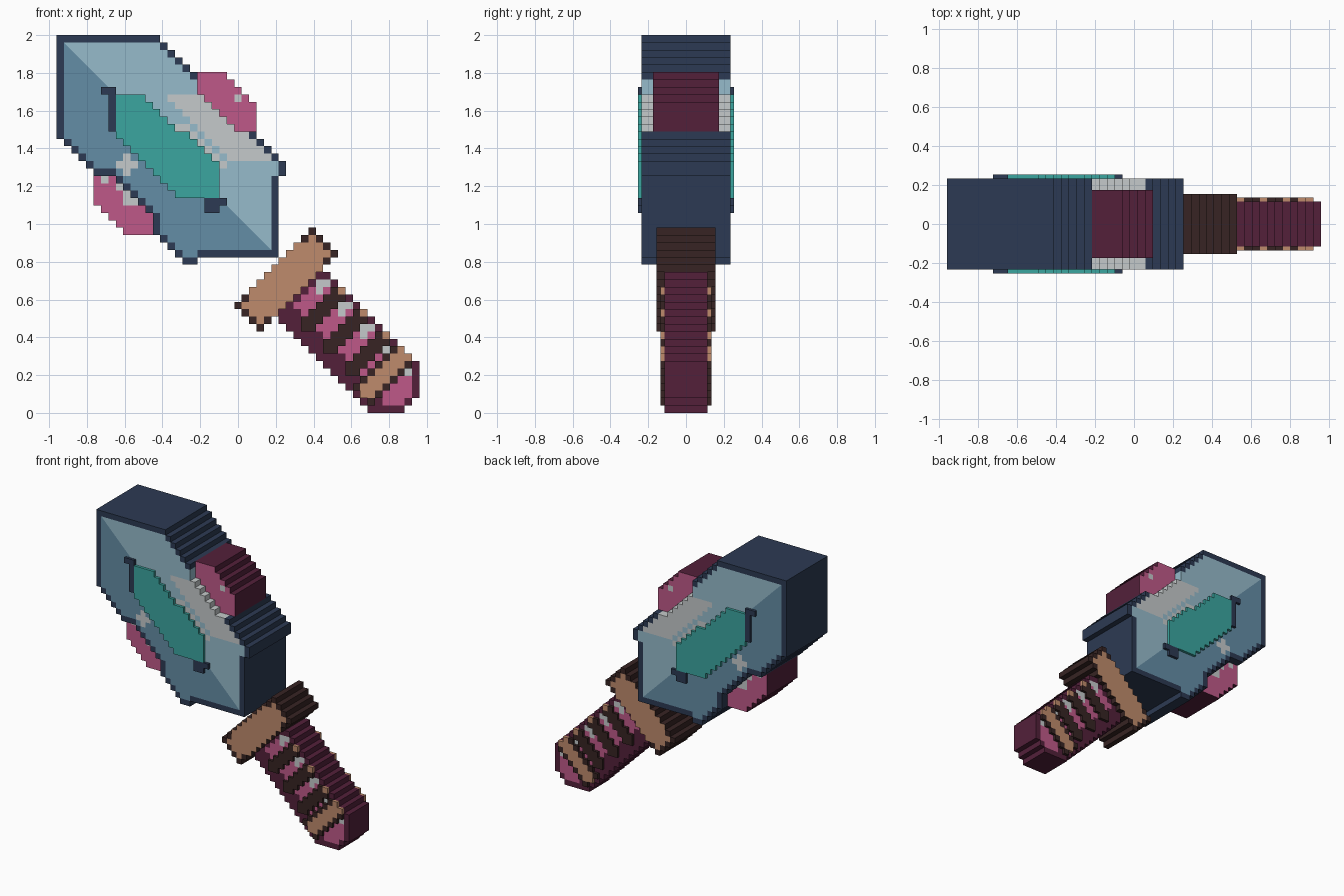
import bpy, bmesh

if "Cube" in bpy.data.objects:
    bpy.data.objects.remove(bpy.data.objects["Cube"])

P = 2 / 51            # size of one square cell
X0, Z0 = -24.5 * P, 2.0

COLOURS = {
    "navy": "2C3A53", "light_blue": "96BBCB", "mid_blue": "648DA6",
    "teal": "3BA6A0", "pale_grey": "C5CACB", "pink": "BF5989",
    "maroon": "53203A", "dark_brown": "372423", "tan": "BF8B6C",
}
NAMES = list(COLOURS)


def linear(v):
    v /= 255
    return v / 12.92 if v <= 0.04045 else ((v + 0.055) / 1.055) ** 2.4


def make_material(name, code):
    m = bpy.data.materials.new(name)
    rgb = [linear(int(code[i:i + 2], 16)) for i in (0, 2, 4)] + [1]
    m.diffuse_color = rgb
    m.use_nodes = True
    m.node_tree.nodes["Principled BSDF"].inputs["Base Color"].default_value = rgb
    return m


MATS = [make_material(n, c) for n, c in COLOURS.items()]


def build(name, cells, slabs, side=None):
    """Extrude coloured cells {(column, row): colour} through each (y0, y1) slab."""
    bm = bmesh.new()

    def face(pts, colour):
        f = bm.faces.new([bm.verts.new((X0 + c * P, y, Z0 - r * P)) for c, r, y in pts])
        f.material_index = NAMES.index(colour)

    for y0, y1 in slabs:
        for (c, r), col in cells.items():
            a, b, d, e = (c, r), (c + 1, r), (c + 1, r + 1), (c, r + 1)
            if col == "split":    # cell cut along its diagonal
                caps = [((a, e, d), "mid_blue"), ((a, d, b), "light_blue")]
            else:
                caps = [((a, e, d, b), col)]
            for loop, k in caps:
                face([(*p, y0) for p in loop], k)
                face([(*p, y1) for p in reversed(loop)], k)
            edge_col = side or ("mid_blue" if col == "split" else col)
            for (s, t), n in (((a, b), (c, r - 1)), ((b, d), (c + 1, r)),
                              ((d, e), (c, r + 1)), ((e, a), (c - 1, r))):
                if n not in cells:
                    face([(*s, y0), (*t, y0), (*t, y1), (*s, y1)], edge_col)
    bmesh.ops.remove_doubles(bm, verts=bm.verts, dist=1e-4)
    bmesh.ops.recalc_face_normals(bm, faces=bm.faces)
    me = bpy.data.meshes.new(name)
    bm.to_mesh(me)
    bm.free()
    for m in MATS:
        me.materials.append(m)
    ob = bpy.data.objects.new(name, me)
    bpy.context.collection.objects.link(ob)


def select(rule, n=52):
    return {(c, r) for c in range(n) for r in range(n) if rule(c, r)}


def both(y0, y1):
    return [(-y1, -y0), (y0, y1)]


def neighbours(c, r):
    return [(c + 1, r), (c - 1, r), (c, r + 1), (c, r - 1)]


# Gems set into both long edges of the blade
upper = select(lambda c, r: 19 <= c <= 26 and 5 <= r <= 12 and 12 <= c - r <= 17)
lower = {(r, c) for c, r in upper}
glints = {(24, 8), (6, 19), (9, 21), (10, 22), (9, 22), (8, 20)}
for name, gem in (("upper_gem", upper), ("lower_gem", lower)):
    build(name, {k: "pale_grey" if k in glints else "pink" for k in gem},
          [(-0.175, 0.175)], "maroon")

# Blade: broad diagonal slab with a navy rim and a two-tone face
shape = select(lambda c, r: abs(c - r) <= 13 and max(c, r) <= 29)
shape |= {(30, 17), (30, 18), (17, 30), (18, 30)}
shape -= upper | lower
star = {(9, 17)} | set(neighbours(9, 17))


def blade_colour(c, r):
    d = c - r
    if any(n not in shape and n not in upper for n in neighbours(c, r)):
        return "navy"
    if (c, r) in star or (8 <= r <= 16 and d >= 7) or (12 <= r <= 17 and d in (4, 5)):
        return "pale_grey"
    return "split" if d == 0 else "light_blue" if d > 0 else "mid_blue"


build("blade", {k: blade_colour(*k) for k in shape}, [(-0.235, 0.235)])

# Raised inlay on both blade faces, with dark ticks at its ends
inlay = {k: "teal" for k in select(
    lambda c, r: 8 <= min(c, r) and max(c, r) <= 21 and -5 <= c - r <= 3 + (r > 12))}
for k in [(6, 7), (7, 7)] + [(7, r) for r in range(8, 13)] + \
        [(20, 22), (21, 22), (22, 22), (20, 23), (21, 23)]:
    inlay[k] = "navy"
build("blade_inlay", inlay, both(0.235, 0.254))

# Crossguard
guard = select(lambda c, r: 60 <= c + r <= 66 and -12 <= c - r <= 8)
build("crossguard",
      {(c, r): "dark_brown" if abs(c - r + 2) >= 10 or
       (c + r in (60, 66) and abs(c - r + 2) >= 8) else "tan" for c, r in guard},
      [(-0.155, 0.155)], "dark_brown")

# Handle with pink panels and pale highlights
handle = select(lambda c, r: 67 <= c + r <= 96 and -8 <= c - r <= 4 and c <= 48 and r <= 50)


def handle_colour(c, r):
    s, d = c + r, c - r
    if any(n not in handle for n in neighbours(c, r)) or d < -5:
        return "maroon"
    if s >= 92:
        return "pale_grey" if d >= 2 and s <= 93 else "pink" if c >= 44 else "maroon"
    if d >= 1 and (s - 71) % 6 in (3, 4):
        return "pale_grey"
    return "pink" if d >= -4 else "maroon"


build("handle", {k: handle_colour(*k) for k in handle}, [(-0.115, 0.115)], "maroon")

# Raised wrap bands around the handle, the last one a tan collar
wraps = {}
for c, r in handle:
    s, d = c + r, c - r
    if s in (87, 91) and d >= -7:
        wraps[c, r] = "dark_brown"
    elif 88 <= s <= 90 and d >= -7:
        wraps[c, r] = "tan"
    elif s < 87 and (s - 71) % 6 <= 2 and s >= 71 and d >= -6:
        wraps[c, r] = "tan" if d >= 4 else "dark_brown"
build("handle_wraps", wraps, both(0.115, 0.135))
